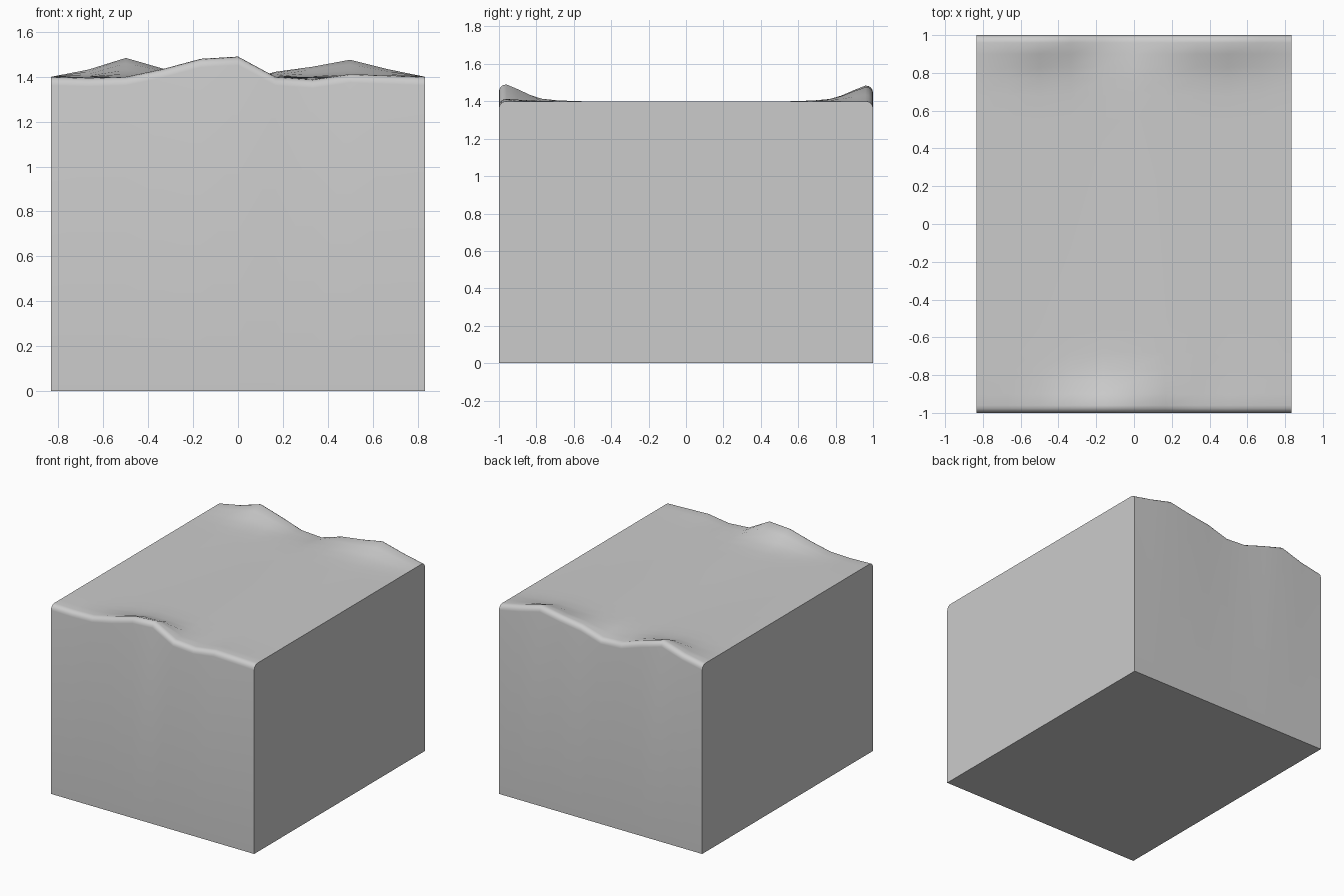
import bpy, bmesh

if "Cube" in bpy.data.objects:
    bpy.data.objects.remove(bpy.data.objects["Cube"])

HALF_X, TOP = 0.833, 1.4
# height offsets of the wavy front and back rims, at even steps along x
FRONT = [0, -0.005, 0, 0.035, 0.08, 0.09, 0.0, -0.012, 0.012, 0.006, 0]
BACK = [0, 0.032, 0.084, 0.036, -0.018, -0.028, 0.022, 0.045, 0.076, 0.034, 0]
# (distance from centre, drop of the rounded rim, share of the wave)
ROWS = [(1.0, 1.4, 0), (1.0, 0.038, 1), (0.997, 0.023, 1), (0.989, 0.011, 1),
        (0.977, 0.003, 1), (0.96, 0, 1), (0.9, 0, 0.72), (0.83, 0, 0.36),
        (0.77, 0, 0.15), (0.68, 0, 0.05), (0.55, 0, 0)]


def section(i):
    """One closed y-z slice of the block at column i."""
    front = [(-y, TOP - d + w * FRONT[i]) for y, d, w in ROWS]
    back = [(y, TOP - d + w * BACK[i]) for y, d, w in ROWS]
    return front + back[::-1]


# wavy-topped block: slices lofted along x and capped
bm = bmesh.new()
n = len(FRONT)
slices = []
for i in range(n):
    x = -HALF_X + 2 * HALF_X * i / (n - 1)
    slices.append([bm.verts.new((x, y, z)) for y, z in section(i)])
for a, b in zip(slices, slices[1:]):
    for k in range(len(a)):
        m = (k + 1) % len(a)
        bm.faces.new((a[k], a[m], b[m], b[k]))
bm.faces.new(slices[0])
bm.faces.new(slices[-1])
bmesh.ops.recalc_face_normals(bm, faces=bm.faces)

mesh = bpy.data.meshes.new("wavy_block")
bm.to_mesh(mesh)
bm.free()
block = bpy.data.objects.new("wavy_block", mesh)
bpy.context.collection.objects.link(block)

# smooth rims, crisp box edges
bpy.context.view_layer.objects.active = block
block.select_set(True)
bpy.ops.object.shade_smooth_by_angle(angle=0.7)
